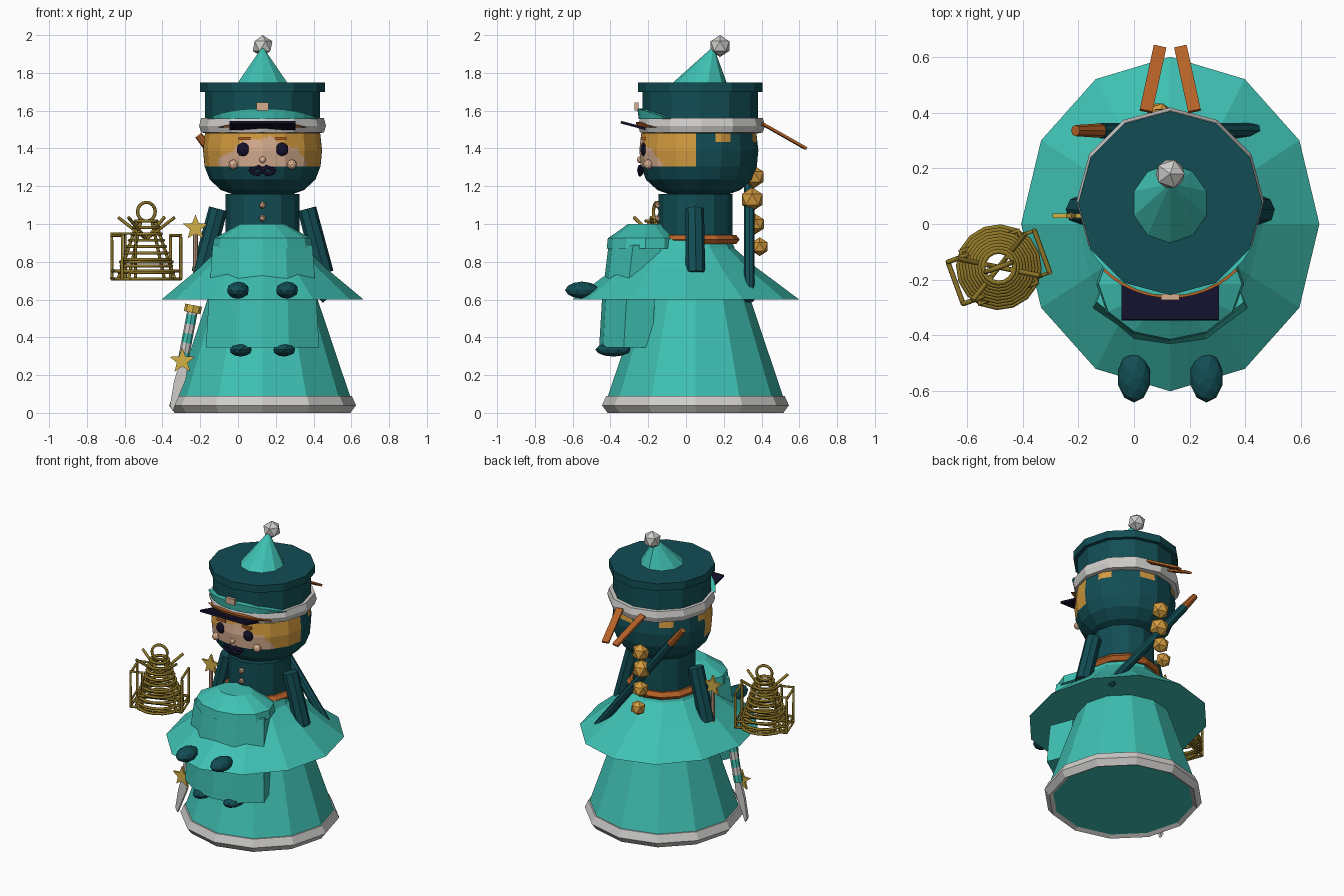
import bpy, bmesh
from math import sin, cos, pi, radians, atan2
from mathutils import Vector, Matrix

cube = bpy.data.objects.get("Cube")
if cube:
    bpy.data.objects.remove(cube)


def material(name, *rgb):
    mat = bpy.data.materials.new(name)
    mat.use_nodes = True
    color = (*rgb, 1)
    mat.diffuse_color = color
    shader = mat.node_tree.nodes["Principled BSDF"]
    shader.inputs["Base Color"].default_value = color
    shader.inputs["Roughness"].default_value = 0.8
    return mat


TEAL = material("teal", .05, .53, .45)
DARK = material("dark teal", .006, .075, .09)
SILVER = material("silver", .62, .61, .59)
HAIR = material("golden hair", .66, .33, .05)
WIRE = material("old gold", .27, .18, .02)
GOLD = material("bright gold", .65, .43, .06)
ORANGE = material("burnt orange", .46, .12, .02)
NAVY = material("navy", .006, .005, .022)
SKIN = material("skin", .68, .42, .28)

CX = .13    # axis of the figure


def finish(name, bm, *mats):
    bmesh.ops.recalc_face_normals(bm, faces=bm.faces)
    mesh = bpy.data.meshes.new(name)
    bm.to_mesh(mesh)
    bm.free()
    for mat in mats:
        mesh.materials.append(mat)
    obj = bpy.data.objects.new(name, mesh)
    bpy.context.collection.objects.link(obj)
    return obj


def skin_rings(bm, rings, caps=True):
    """Bridge equal rings of points into a tube."""
    rows = [[bm.verts.new(p) for p in ring] for ring in rings]
    count = len(rows[0])
    for low, high in zip(rows, rows[1:]):
        for i in range(count):
            j = (i + 1) % count
            bm.faces.new((low[i], low[j], high[j], high[i]))
    if caps:
        bm.faces.new(rows[0])
        bm.faces.new(rows[-1])


def lathe(name, mat, profile, cy=0, sx=1, sy=1, sides=12, caps=True):
    bm = bmesh.new()
    angles = [2 * pi * i / sides - pi / 2 for i in range(sides)]
    skin_rings(bm, [[(CX + r * sx * cos(a), cy + r * sy * sin(a), z) for a in angles]
                    for r, z in profile], caps)
    return finish(name, bm, mat)


def rod(name, mat, start, end, r1, r2, sides=8):
    start, end = Vector(start), Vector(end)
    axis = end - start
    turn = axis.to_track_quat('Z', 'Y').to_matrix().to_4x4()
    bm = bmesh.new()
    bmesh.ops.create_cone(bm, cap_ends=True, segments=sides, radius1=r1, radius2=r2,
                          depth=axis.length, matrix=Matrix.Translation((start + end) / 2) @ turn)
    return finish(name, bm, mat)


def ball(name, mat, center, size, detail=1):
    bm = bmesh.new()
    bmesh.ops.create_icosphere(bm, subdivisions=detail, radius=1)
    bmesh.ops.transform(bm, verts=bm.verts,
                        matrix=Matrix.Translation(center) @ Matrix.Diagonal((*size, 1)))
    return finish(name, bm, mat)


def box(name, mat, center, size, turn=Matrix()):
    bm = bmesh.new()
    bmesh.ops.create_cube(bm, size=1)
    bmesh.ops.transform(bm, verts=bm.verts, matrix=Matrix.Translation(center) @ turn
                        @ Matrix.Diagonal((*size, 1)))
    return finish(name, bm, mat)


def plate(name, mat, outline, y, thick):
    """Outline in the x-z plane, thickened along y."""
    bm = bmesh.new()
    skin_rings(bm, [[(x, y + side * thick / 2, z) for x, z in outline] for side in (-1, 1)])
    return finish(name, bm, mat)


def star(name, x, y, z):
    points = [(x + r * sin(k * pi / 5), z + r * cos(k * pi / 5))
              for k in range(10) for r in [.03 if k % 2 else .07]]
    return plate(name, GOLD, points, y, .016)


def front_arc(name, mat, radius, z, height, spread, cy):
    """Tapering strip around the front of the cap."""
    bm = bmesh.new()
    rings = []
    for k in range(-6, 7):
        a = radians(spread) * k / 6 - pi / 2
        top = z + height * (1.02 - (k / 6) ** 2)
        rings.append([(CX + r * cos(a), cy + r * sin(a), h)
                      for r, h in ((.28, z), (radius, z), (radius + .008, top), (.28, top))])
    skin_rings(bm, rings)
    return finish(name, bm, mat)


def wires(name, mat, paths, radius):
    """Paths are (points, closed) pairs swept with a round section."""
    curve = bpy.data.curves.new(name, 'CURVE')
    curve.dimensions = '3D'
    curve.bevel_depth, curve.bevel_resolution, curve.use_fill_caps = radius, 1, True
    for points, closed in paths:
        spline = curve.splines.new('POLY')
        spline.points.add(len(points) - 1)
        for target, p in zip(spline.points, points):
            target.co = (*p, 1)
        spline.use_cyclic_u = closed
    curve.materials.append(mat)
    obj = bpy.data.objects.new(name, curve)
    bpy.context.collection.objects.link(obj)
    return obj


# Skirt, hem and cape
lathe("skirt", TEAL, [(.44, .015), (.463, .09), (.285, .62), (.2, .8)], .05)
lathe("hem_ring", SILVER, [(.43, .02), (.465, 0), (.495, .04), (.472, .09), (.43, .09)], .05, caps=False)
lathe("cape", TEAL, [(1, .6), (.62, .77), (.43, .87), (.4, .92)], 0, .535, .6)

# Layered front panel with its dome
plan = [(.24, -.16), (.3, -.31), (.14, -.42), (0, -.44)]
plan += [(-x, y) for x, y in reversed(plan[:-1])]
bm = bmesh.new()
skin_rings(bm, [[(CX + x * s, y - shift, z) for x, y in plan]
                for z, s, shift in ((.345, 1, .02), (.6, .95, .005), (.89, .88, -.03))])
finish("front_panel", bm, TEAL)
lathe("front_dome", TEAL, [(1, .87), (.97, .925), (.72, .96), (.45, 1)], -.215, .265, .205)

# Toe-like knobs
for side, word in ((-1, "right"), (1, "left")):
    ball(word + "_upper_knob", DARK, (CX + side * .13, -.55, .65), (.06, .09, .045), 2)
    ball(word + "_lower_knob", DARK, (CX + side * .115, -.385, .335), (.06, .095, .037), 2)

# Torso, belt, arms and buttons
lathe("torso", DARK, [(.195, .85), (.195, 1.16)], .05)
lathe("belt", ORANGE, [(.2, .893), (.215, .893), (.235, .918), (.215, .943), (.2, .943)], .05, caps=False)
for side, word in ((-1, "right"), (1, "left")):
    rod(word + "_arm", DARK, (CX + side * .235, .045, 1.08), (CX + side * .325, .05, .74), .05, .052)
for z in (1.1, 1.03):
    ball("coat_button", SKIN, (CX, -.148, z), (.02, .02, .02))

# Head, with hood, hair and face painted by position
head = lathe("head", DARK, [(.11, 1.14), (.22, 1.18), (.28, 1.235), (.307, 1.305),
                            (.315, 1.39), (.305, 1.48), (.25, 1.52)], .068, sides=16)
for mat in (HAIR, SKIN):
    head.data.materials.append(mat)
bm = bmesh.new()
bm.from_mesh(head.data)
bmesh.ops.subdivide_edges(bm, edges=bm.edges, cuts=7, use_grid_fill=True)
for face in bm.faces:
    c = face.calc_center_median()
    dx = abs(c.x - CX)
    angle = atan2(c.x - CX, c.y - .068)
    if c.z < 1.305:
        face.material_index = 0
    elif c.y > .055:
        face.material_index = int(c.z > 1.435 and sin(7 * angle) > .45)
    else:
        fringe = 1.455 - 2.2 * dx * dx + .012 * sin(45 * c.x)
        face.material_index = 2 if c.z < fringe and dx < .235 else 1
bm.to_mesh(head.data)
bm.free()

# Face details
for side, word in ((-1, "right"), (1, "left")):
    ball(word + "_eye", NAVY, (CX + side * .102, -.222, 1.395), (.036, .02, .037), 2)
    ball(word + "_cheek", SKIN, (CX + side * .155, -.2, 1.315), (.026, .026, .026), 2)
    box(word + "_eyebrow", ORANGE, (CX + side * .095, -.225, 1.452), (.065, .02, .016))
ball("nose", SKIN, (CX, -.245, 1.34), (.018, .015, .018), 2)
whisker = [(0, 1.285), (.025, 1.262), (.05, 1.268), (.066, 1.29)]
curl = [(0, 1.285), (.02, 1.303), (.045, 1.292), (.066, 1.29)]
wires("moustache", NAVY, [([(CX + side * x, -.248 + x * .2, z) for x, z in path], False)
                          for side in (-1, 1) for path in (whisker, curl)], .011)

# Cap
lathe("cap_band", SILVER, [(.3, 1.48), (.325, 1.485), (.336, 1.52), (.325, 1.56), (.3, 1.56)], .082)
lathe("cap_crown", DARK, [(.305, 1.55), (.305, 1.7), (.33, 1.7), (.33, 1.75)], .075)
front_arc("cap_front", TEAL, .325, 1.555, .055, 62, .075)
front_arc("cap_strap", ORANGE, .338, 1.51, .03, 44, .08)
box("cap_badge", SKIN, (CX, -.262, 1.622), (.065, .02, .04))
box("visor", NAVY, (CX, -.28, 1.522), (.35, .135, .014), Matrix.Rotation(radians(-15), 4, 'X'))
bm = bmesh.new()
base = [bm.verts.new((CX + .14 * sin(k * pi / 5), .072 + .145 * cos(k * pi / 5), 1.745)) for k in range(10)]
tip = bm.verts.new((CX, .145, 1.94))
for k in range(10):
    bm.faces.new((base[k - 1], base[k], tip))
bm.faces.new(base)
finish("cap_cone", bm, TEAL)
ball("pompom", SILVER, (CX, .18, 1.942), (.058, .058, .058))

# Ribbon tails, braid and slung staff at the back
for side, word in ((-1, "right"), (1, "left")):
    lean = Vector((-side * .05, .23, -.13))
    turn = lean.to_track_quat('Y', 'Z').to_matrix().to_4x4()
    box(word + "_ribbon_tail", ORANGE, (CX + side * .062, .52, 1.465), (.046, lean.length, .014), turn)
for y, z, r in ((.36, 1.25, .06), (.35, 1.13, .064), (.365, 1, .055), (.39, .88, .05)):
    ball("braid_bead", HAIR, (.09, y, z), (r, r, r))
rod("staff", DARK, (.47, .335, .6), (-.12, .335, 1.355), .028, .028)
rod("staff_tip", ORANGE, (-.12, .335, 1.355), (-.21, .335, 1.47), .026, .02)

# Star wand
rod("wand_pole", SKIN, (-.225, .03, .6), (-.225, .03, .95), .012, .012)
star("wand_star", -.225, .03, .98)

# Sword with banded grip
grip_top, grip_end = Vector((-.235, -.15, .57)), Vector((-.292, -.15, .27))
for k in range(6):
    a, b = (grip_top.lerp(grip_end, t / 6) for t in (k, k + 1))
    rod("sword_grip", TEAL if k % 2 else SILVER, a, b, .028, .028)
rod("sword_guard", GOLD, grip_top, grip_top.lerp(grip_end, .13), .045, .045)
star("sword_star", -.295, -.18, .275)
plate("sword_blade", SILVER, [(-.305, .28), (-.265, .27), (-.275, .18), (-.345, .01), (-.36, .04), (-.338, .17)],
      -.155, .018)

# Wire lantern
place = Matrix.Translation((-.485, -.155, 0)) @ Matrix.Rotation(radians(20), 4, 'Z')
paths = []
for k in range(10):
    z, r = (.71 + .034 * k, .145 - .011 * max(k - 1, 0))
    paths.append(([(r * cos(t * pi / 8), r * sin(t * pi / 8), z) for t in range(16)], True))
for z, hx, hy in ((.71, .165, .08), (.75, .165, .08), (.71, .11, .1), (.8, .11, .1)):
    paths.append(([(-hx, -hy, z), (hx, -hy, z), (hx, hy, z), (-hx, hy, z)], True))
paths.append(([(.05 * cos(t * pi / 8), 0, 1.065 + .05 * sin(t * pi / 8)) for t in range(16)], True))
for y in (-.08, .08):
    paths.append(([(-.165, y, .71), (-.165, y, .95), (-.09, y, .95), (-.09, y, .71)], False))
    paths.append(([(.165, y, .71), (.165, y, .93)], False))
    for x in (-.13, .13):
        paths.append(([(0, 0, .92), (x, y, 1.035)], False))
        paths.append(([(x, y, .71), (x * .3, y * .3, 1.02)], False))
for x in (-.165, .165):
    paths.append(([(x, -.08, .94), (x, .08, .94)], False))
wires("lantern", WIRE, [([place @ Vector(p) for p in path], closed) for path, closed in paths], .009)
